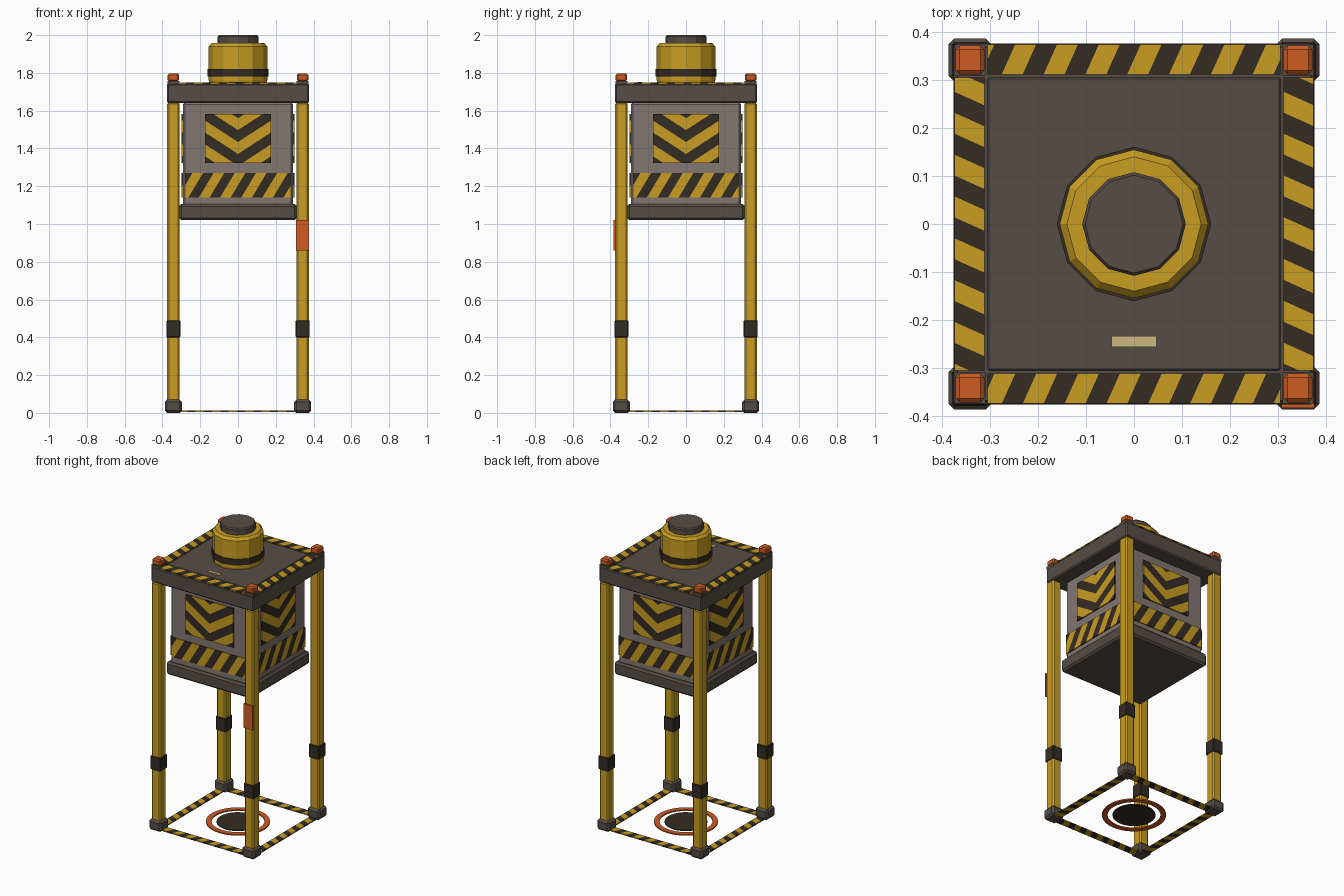
import bpy, bmesh, math
from mathutils import Matrix, Vector

cube = bpy.data.objects.get("Cube")
if cube:
    bpy.data.objects.remove(cube, do_unlink=True)


def material(name, r, g, b):
    lin = [((c / 255 + 0.055) / 1.055) ** 2.4 for c in (r, g, b)] + [1]
    m = bpy.data.materials.new(name)
    m.use_nodes = True
    m.diffuse_color = lin
    m.node_tree.nodes["Principled BSDF"].inputs["Base Color"].default_value = lin
    return m


YELLOW = material("safety yellow", 202, 158, 34)
BLACK = material("stripe black", 52, 44, 36)
STEEL = material("dark steel", 86, 77, 70)
GREY = material("panel grey", 130, 119, 114)
ORANGE = material("signal orange", 205, 92, 36)
TAN = material("label tan", 204, 184, 130)


def finish(name, bm, mats, matrix=None):
    bmesh.ops.recalc_face_normals(bm, faces=bm.faces)
    mesh = bpy.data.meshes.new(name)
    bm.to_mesh(mesh)
    bm.free()
    for m in mats:
        mesh.materials.append(m)
    ob = bpy.data.objects.new(name, mesh)
    if matrix:
        ob.matrix_world = matrix
    bpy.context.collection.objects.link(ob)
    return ob


def box(name, x, y, z0, z1, hx, hy, mat, bevel=0.0):
    bm = bmesh.new()
    bmesh.ops.create_cube(bm, size=2)
    bmesh.ops.scale(bm, vec=(hx, hy, (z1 - z0) / 2), verts=bm.verts)
    bmesh.ops.translate(bm, vec=(x, y, (z0 + z1) / 2), verts=bm.verts)
    ob = finish(name, bm, [mat])
    if bevel:
        mod = ob.modifiers.new("chamfer", "BEVEL")
        mod.width, mod.segments = bevel, 1
    return ob


def lathe(name, profile, mat, sides=12, closed=False):
    """Turn an (r, z) profile around the z axis."""
    bm = bmesh.new()
    vs = [bm.verts.new((r, 0, z)) for r, z in profile]
    edges = [bm.edges.new(p) for p in zip(vs, vs[1:])]
    if closed:
        edges.append(bm.edges.new((vs[-1], vs[0])))
    bmesh.ops.spin(bm, geom=vs + edges, cent=(0, 0, 0), axis=(0, 0, 1),
                   angle=math.tau, steps=sides, use_duplicate=False)
    bmesh.ops.remove_doubles(bm, verts=bm.verts, dist=0.0005)
    return finish(name, bm, [mat])


def plate(w, h, thick=0.008):
    bm = bmesh.new()
    bmesh.ops.create_cube(bm, size=1)
    bmesh.ops.scale(bm, vec=(w, h, thick), verts=bm.verts)
    return bm


def cut(bm, faces, co, no):
    geom = set(faces)
    for f in faces:
        geom.update(f.edges)
        geom.update(f.verts)
    bmesh.ops.bisect_plane(bm, geom=list(geom), dist=1e-5, plane_co=co, plane_no=no)


def paint(bm, value, band):
    for f in bm.faces:
        c = f.calc_center_median()
        f.material_index = math.floor(value(c) / band) % 2


def stripes(name, w, h, band, lean, matrix):
    """Thin plate cut into slanted hazard stripes."""
    bm = plate(w, h)
    n = math.ceil((w + h) / band)
    for i in range(-n, n):
        cut(bm, bm.faces[:], (i * band - w / 2, 0, 0), (1, -lean, 0))
    paint(bm, lambda c: c.x - lean * c.y + w / 2, band)
    return finish(name, bm, [YELLOW, BLACK], matrix)


def chevrons(name, w, h, band, slope, shift, matrix):
    """Thin plate cut into downward pointing chevrons."""
    bm = plate(w, h)
    cut(bm, bm.faces[:], (0, 0, 0), (1, 0, 0))
    for side in (-1, 1):
        for i in range(-6, 5):
            half = [f for f in bm.faces if f.calc_center_median().x * side > 1e-5]
            cut(bm, half, (0, shift + i * band, 0), (-slope * side, 1, 0))
    paint(bm, lambda c: c.y - slope * abs(c.x) - shift, band)
    return finish(name, bm, [YELLOW, BLACK], matrix)


# Corner posts with feet, bands and roof lamps
P = 0.342
for sx, lr in ((-1, "right"), (1, "left")):
    for sy, fb in ((-1, "front"), (1, "back")):
        x, y, tag = sx * P, sy * P, f"{fb}_{lr}"
        box(f"{tag}_foot", x, y, 0, 0.07, 0.045, 0.045, STEEL, 0.012)
        box(f"{tag}_leg", x, y, 0.06, 1.645, 0.033, 0.033, YELLOW, 0.009)
        box(f"{tag}_leg_band", x, y, 0.40, 0.49, 0.037, 0.037, BLACK, 0.004)
        box(f"{tag}_lamp_base", x, y, 1.74, 1.757, 0.032, 0.032, STEEL)
        box(f"{tag}_lamp", x, y, 1.755, 1.797, 0.03, 0.03, ORANGE, 0.008)
box("leg_warning_plate", P, -0.379, 0.86, 1.02, 0.034, 0.0045, ORANGE)

# Cabin, floor slab and roof slab
box("cabin_body", 0, 0, 1.09, 1.645, 0.292, 0.292, GREY, 0.012)
box("cabin_base", 0, 0, 1.02, 1.105, 0.312, 0.312, STEEL, 0.012)
box("roof_slab", 0, 0, 1.64, 1.745, 0.376, 0.376, STEEL, 0.008)
box("roof_panel", 0, 0, 1.74, 1.749, 0.305, 0.305, STEEL, 0.003)
box("roof_label", 0, -0.245, 1.745, 1.753, 0.047, 0.011, TAN)

# Hazard markings repeated on all four sides
stand = Matrix.Rotation(math.pi / 2, 4, "X")
for k, side in enumerate(("front", "left", "back", "right")):
    turn = Matrix.Rotation(k * math.pi / 2, 4, "Z")

    def at(y, z):
        return turn @ Matrix.Translation(Vector((0, y, z)))

    stripes(f"{side}_roof_stripes", 0.61, 0.062, 0.0436, 0.45, at(-0.343, 1.746))
    stripes(f"{side}_ground_stripes", 0.60, 0.05, 0.0436, 0.45, at(-P, 0.008))
    stripes(f"{side}_cabin_stripes", 0.56, 0.13, 0.056, 0.6, at(-0.294, 1.205) @ stand)
    chevrons(f"{side}_cabin_chevrons", 0.35, 0.26, 0.063, 0.65, 0.045,
             at(-0.296, 1.452) @ stand)

# Roof canister with band and cap
lathe("canister", [(0, 1.74), (0.15, 1.74), (0.155, 1.76), (0.155, 1.94),
                   (0.14, 1.957), (0, 1.957)], YELLOW)
lathe("canister_band", [(0.15, 1.78), (0.161, 1.78), (0.161, 1.82), (0.15, 1.82)],
      BLACK, closed=True)
lathe("canister_cap", [(0, 1.95), (0.108, 1.95), (0.108, 1.992), (0.102, 2.0),
                       (0, 2.0)], STEEL)

# Ground target: ring and disc
lathe("ground_ring", [(0.16, 0.004), (0.193, 0.004), (0.193, 0.012), (0.16, 0.012)],
      ORANGE, sides=32, closed=True)
lathe("ground_disc", [(0, 0.004), (0.129, 0.004), (0.129, 0.01), (0, 0.01)],
      BLACK, sides=32)
